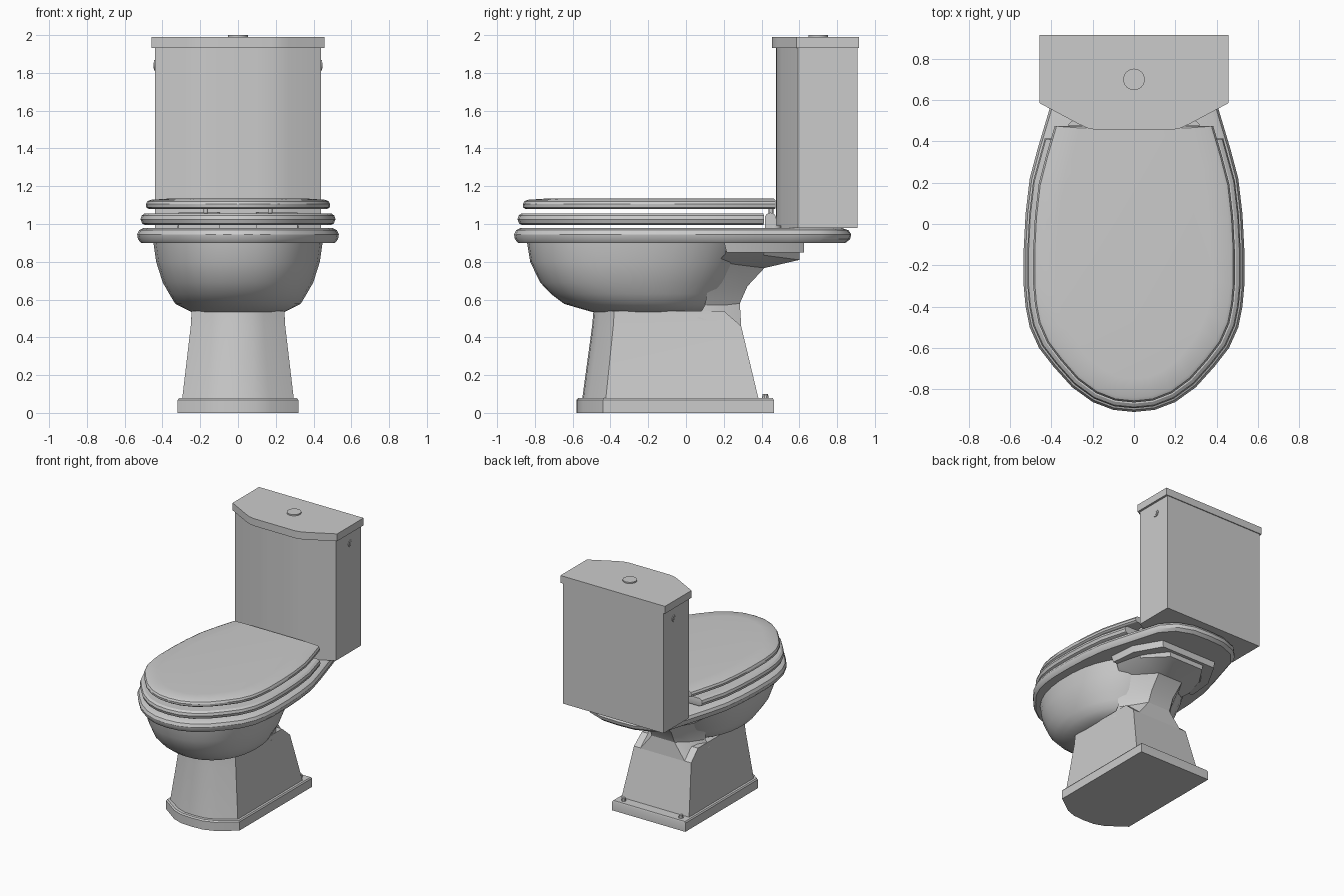
import bpy, bmesh, math
from mathutils import Matrix

if "Cube" in bpy.data.objects:
    bpy.data.objects.remove(bpy.data.objects["Cube"])


def finish(name, bm, angle=32):
    bmesh.ops.recalc_face_normals(bm, faces=bm.faces)
    me = bpy.data.meshes.new(name)
    bm.to_mesh(me)
    bm.free()
    ob = bpy.data.objects.new(name, me)
    bpy.context.collection.objects.link(ob)
    bpy.ops.object.select_all(action='DESELECT')
    ob.select_set(True)
    bpy.context.view_layer.objects.active = ob
    bpy.ops.object.shade_smooth_by_angle(angle=math.radians(angle))
    return ob


def loft(name, rings, closed=False, angle=32):
    bm = bmesh.new()
    vs = [[bm.verts.new(p) for p in r] for r in rings]
    pairs = list(zip(vs, vs[1:])) + ([(vs[-1], vs[0])] if closed else [])
    for a, b in pairs:
        for i in range(len(a)):
            j = (i + 1) % len(a)
            bm.faces.new((a[i], a[j], b[j], b[i]))
    if not closed:
        bm.faces.new(vs[0])
        bm.faces.new(vs[-1])
    return finish(name, bm, angle)


def mirrored(half, z):
    """Full outline from right-hand points; points on x=0 are kept once."""
    left = [(-x, y) for x, y in reversed(half) if x > 1e-5]
    return [(x, y, z) for x, y in half + left]


def cyl(name, r, depth, loc, axis='Z', r2=None, seg=24):
    bm = bmesh.new()
    rot = Matrix.Rotation(math.pi / 2, 4, 'Y') if axis == 'X' else Matrix()
    bmesh.ops.create_cone(bm, cap_ends=True, segments=seg, radius1=r,
                          radius2=r if r2 is None else r2, depth=depth,
                          matrix=Matrix.Translation(loc) @ rot)
    return finish(name, bm)


# Shared oval outline, right half from front to back
OVAL = [(0, -.91), (.1, -.9), (.2, -.862), (.3, -.79), (.39, -.69), (.46, -.6),
        (.505, -.5), (.525, -.4), (.534, -.3), (.534, -.12), (.525, .05),
        (.505, .22), (.465, .37), (.408, .56), (.36, .72), (.27, .82),
        (.14, .868), (0, .875)]


def oval(inset, z, n=None, yback=None):
    """Oval inset by a distance, optionally cut straight at yback after n points."""
    h = [(x * (1 - inset / .534), -.2 + (y + .2) * (1 - inset / .71)) for x, y in OVAL]
    if n:
        (x0, y0), (x1, y1) = next((a, b) for a, b in zip(h, h[1:]) if b[1] >= yback)
        t = (yback - y0) / (y1 - y0)
        h = h[:n] + [(x0 + (x1 - x0) * t, yback)]
    return mirrored(h, z)


def ellipse(rx, y0, y1, z, count=34, power=1.0):
    out = []
    for i in range(count):
        t = 2 * math.pi * i / count
        s, c = math.sin(t), math.cos(t)
        out.append((rx * math.copysign(abs(s) ** power, s),
                    (y0 + y1) / 2 - (y1 - y0) / 2 * math.copysign(abs(c) ** power, c), z))
    return out


# Bowl rim with hollow basin
loft("bowl_rim", [oval(i, z) for i, z in
                  [(.09, .90), (.02, .90), (.004, .92), (0, .945), (.01, .967), (.035, .98)]]
     + [ellipse(.37, -.75, .27, .98), ellipse(.38, -.76, .27, .93),
        ellipse(.35, -.70, .2, .80), ellipse(.26, -.56, .1, .65), ellipse(.12, -.35, 0, .58)])

# Bowl outside
loft("bowl", [ellipse(rx, a, b, z, power=.9) for rx, a, b, z in
              [(.45, -.842, .36, .905), (.435, -.825, .31, .80), (.40, -.772, .25, .69),
               (.365, -.715, .21, .63), (.333, -.645, .18, .577), (.25, -.50, .10, .535)]], angle=40)

# Pedestal column and plinth
def foot(w, front, cham, back, z):
    return mirrored([(0, front), (w * .3, front + .006), (w * .55, front + .035),
                     (w, cham), (w, back)], z)

loft("pedestal", [foot(.296, -.55, -.425, .385, .07), foot(.25, -.497, -.385, .292, .46),
                  foot(.245, -.49, -.38, .20, .54)])
loft("plinth", [foot(.32, -.58, -.44, .465, 0), foot(.32, -.58, -.44, .465, .068),
                foot(.313, -.572, -.435, .46, .078)])

# Rear waste outlet and its support plate
def section(wf, f, wm, m, wb, b):
    right = [(wf, *f), (wm, *m), (wb, *b)]
    return right + [(-x, y, z) for x, y, z in reversed(right)]

loft("outlet_arm", [
    section(.36, (.21, .86), .30, (.42, .86), .16, (.60, .86)),
    section(.34, (.21, .845), .28, (.41, .835), .15, (.60, .81)),
    section(.28, (.17, .80), .20, (.27, .785), .11, (.415, .767)),
    section(.25, (.116, .66), .17, (.22, .66), .10, (.325, .67)),
    section(.24, (.10, .57), .17, (.20, .57), .10, (.285, .58)),
    section(.248, (.06, .50), .248, (.18, .48), .20, (.293, .45))], angle=25)
plate = [(.39, .20), (.37, .42), (.25, .625)]
loft("support_plate", [mirrored([(x * .97, y + .015 * (y < .3)) for x, y in plate], .848),
                       mirrored(plate, .91)])

# Seat ring
loft("seat", [oval(i, z, 12, yb) for i, z, yb in
              [(.04, .995, .41), (.026, 1.003, .412), (.018, 1.025, .414), (.024, 1.045, .412),
               (.04, 1.056, .41), (.16, 1.056, .25), (.175, 1.03, .24), (.165, .995, .25)]],
     closed=True)

# Seat cover
loft("seat_cover", [oval(i, z, 13, yb) for i, z, yb in
                    [(.06, 1.08, .472), (.048, 1.088, .475), (.046, 1.105, .475),
                     (.054, 1.12, .475), (.07, 1.128, .472), (.16, 1.134, .465)]])

# Cistern and its lid
tank = [(0, .476), (.10, .476), (.18, .48), (.27, .507), (.44, .592), (.44, .908)]
lid = [(0, .455), (.18, .455), (.225, .464), (.27, .485), (.457, .585), (.457, .915)]
loft("cistern", [mirrored(tank, .98), mirrored(tank, 1.94)])
loft("cistern_lid", [mirrored(lid, 1.932), mirrored(lid, 1.99)])
cyl("flush_button", .052, .02, (0, .70, 1.99))

for s, side in ((-1, "left"), (1, "right")):
    # Cistern side inlet
    cyl(side + "_inlet_ring", .028, .012, (s * .439, .775, 1.84), 'X')
    cyl(side + "_inlet_plug", .016, .018, (s * .439, .775, 1.84), 'X')
    # Hinge: barrel, base and post
    cyl(side + "_hinge_barrel", .03, .22, (s * .205, .447, 1.03), 'X', seg=16)
    cyl(side + "_hinge_post", .012, .06, (s * .17, .45, 1.06), seg=12)
    bm = bmesh.new()
    bmesh.ops.create_cube(bm, size=1, matrix=Matrix.Translation((s * .205, .448, 1.003))
                          @ Matrix.Diagonal((.22, .06, .05, 1)))
    finish(side + "_hinge_base", bm)
    cyl(side + "_hinge_foot", .035, .012, (s * .285, .467, .985))
    # Floor bolt
    cyl(side + "_bolt", .02, .03, (s * .25, .42, .084), r2=.014, seg=10)
